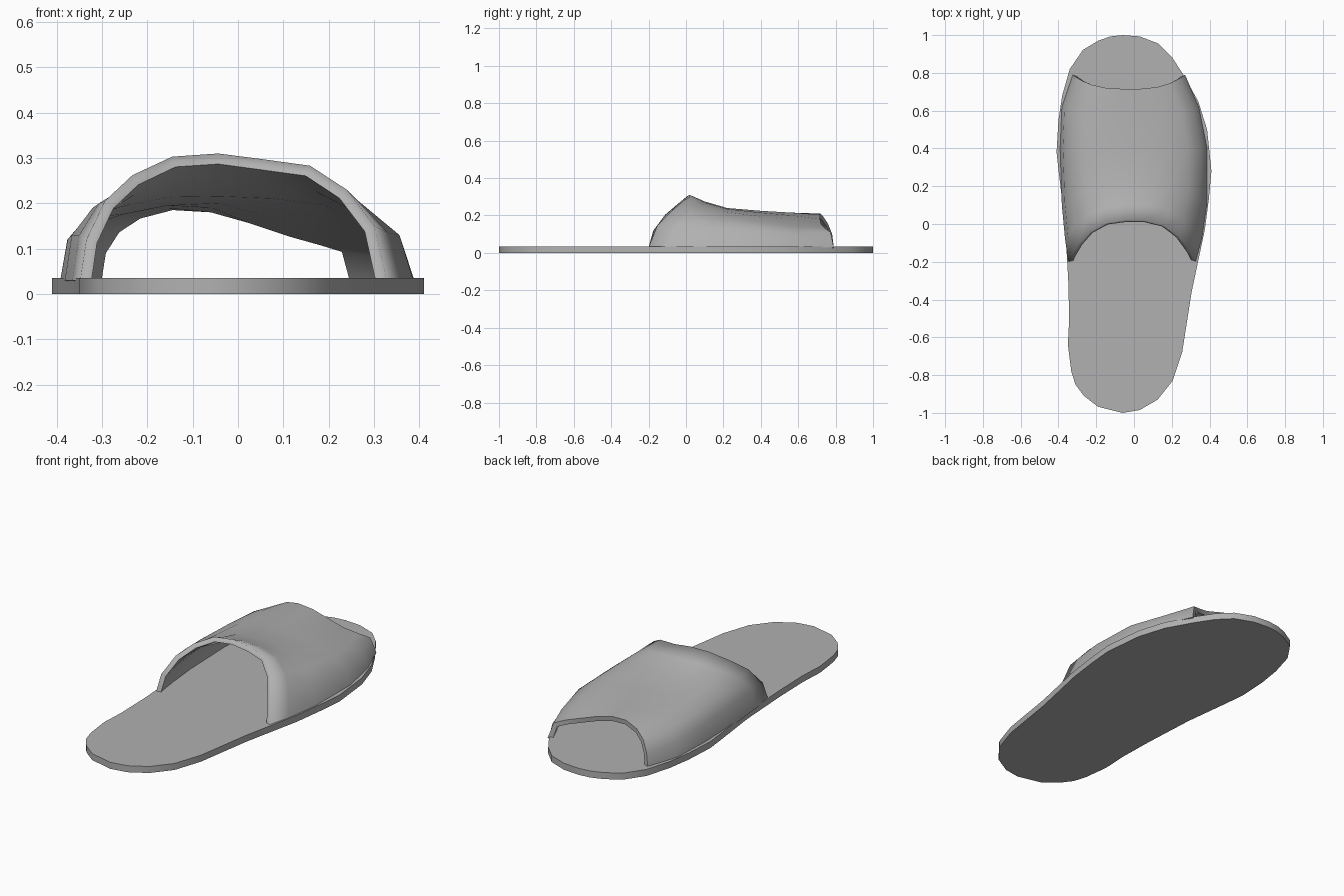
import bpy

if "Cube" in bpy.data.objects:
    bpy.data.objects.remove(bpy.data.objects["Cube"])

SOLE_TOP = 0.035

grey = bpy.data.materials.new("mid_grey")
grey.diffuse_color = (0.44, 0.44, 0.44, 1)
grey.use_nodes = True
grey.node_tree.nodes["Principled BSDF"].inputs["Base Color"].default_value = grey.diffuse_color


def make_object(name, verts, faces):
    mesh = bpy.data.meshes.new(name)
    mesh.from_pydata(verts, [], faces)
    mesh.materials.append(grey)
    obj = bpy.data.objects.new(name, mesh)
    bpy.context.collection.objects.link(obj)
    return obj


def activate(obj):
    bpy.ops.object.select_all(action='DESELECT')
    obj.select_set(True)
    bpy.context.view_layer.objects.active = obj


# Sole: flat foot outline (counter-clockwise from the heel), extruded upward
outline = [
    (-0.06, -1.0), (0.03, -0.985), (0.125, -0.93), (0.205, -0.83), (0.255, -0.68),
    (0.305, -0.36), (0.375, -0.03), (0.396, 0.13), (0.41, 0.28), (0.387, 0.5),
    (0.34, 0.65), (0.265, 0.785), (0.2, 0.885), (0.13, 0.955), (0.03, 0.993),
    (-0.06, 1.0), (-0.125, 0.993), (-0.19, 0.97), (-0.27, 0.922), (-0.34, 0.82),
    (-0.38, 0.68), (-0.4, 0.55), (-0.41, 0.38), (-0.398, 0.27), (-0.365, 0.0),
    (-0.348, -0.3), (-0.343, -0.5), (-0.35, -0.64), (-0.332, -0.78),
    (-0.31, -0.85), (-0.265, -0.91), (-0.19, -0.968),
]
n = len(outline)
verts = [(x, y, 0) for x, y in outline] + [(x, y, SOLE_TOP) for x, y in outline]
faces = [tuple(reversed(range(n))), tuple(range(n, 2 * n))]
faces += [(i, (i + 1) % n, (i + 1) % n + n, i + n) for i in range(n)]
sole = make_object("sole", verts, faces)
activate(sole)
bpy.ops.object.shade_smooth_by_angle(angle=0.6)

# Upper: arched sections lofted from the instep opening to the toe opening
# each section: left x, right x, y at the sole, y at the crown, heights across
across = [0, .02, .08, .17, .3, .45, .6, .75, .87, .96, 1]
sections = [
    (-.348, .328, -.20, .02, [.03, .12, .205, .262, .303, .31, .297, .283, .23, .15, .03]),
    (-.365, .36, -.08, .10, [.03, .13, .20, .24, .27, .275, .27, .25, .205, .135, .03]),
    (-.382, .387, .10, .22, [.03, .13, .19, .22, .238, .24, .235, .22, .185, .13, .03]),
    (-.392, .389, .40, .40, [.03, .12, .175, .20, .22, .225, .215, .195, .16, .12, .03]),
    (-.383, .345, .62, .57, [.03, .11, .165, .195, .215, .215, .20, .175, .14, .10, .03]),
    (-.325, .27, .79, .715, [.03, .10, .155, .19, .21, .205, .18, .15, .13, .11, .03]),
]
verts = []
for left, right, y_base, y_crown, heights in sections:
    for u, z in zip(across, heights):
        rise = 1 - abs(2 * u - 1) ** 3
        verts.append((left + (right - left) * u, y_base + (y_crown - y_base) * rise, z))
m = len(across)
faces = [(i * m + j, i * m + j + 1, (i + 1) * m + j + 1, (i + 1) * m + j)
         for i in range(len(sections) - 1) for j in range(m - 1)]
upper = make_object("upper_strap", verts, faces)

# Give the upper its padded thickness, inward, then shade the finished shell
shell = upper.modifiers.new("thickness", 'SOLIDIFY')
shell.thickness = 0.025
shell.offset = -1
activate(upper)
bpy.ops.object.modifier_apply(modifier=shell.name)
bpy.ops.object.shade_smooth_by_angle(angle=1.0)

# Soft outer lip around the instep opening (first section)
for edge in upper.data.edges:
    if max(edge.vertices) < m:
        edge.use_edge_sharp = False
